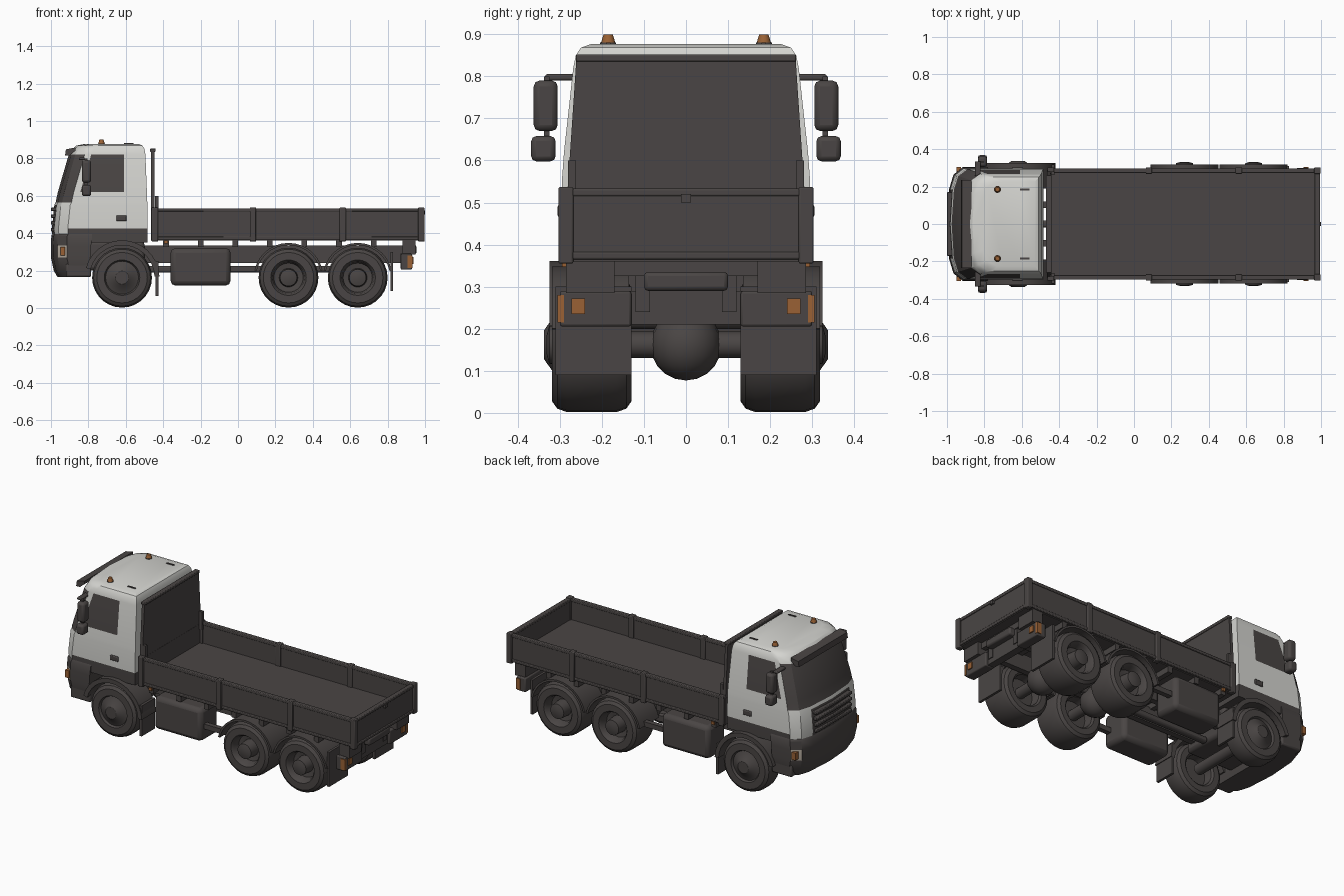
import bpy, bmesh, math
from mathutils import Matrix

cube = bpy.data.objects.get("Cube")
if cube:
    bpy.data.objects.remove(cube)


def material(name, rgb):
    m = bpy.data.materials.new(name)
    m.use_nodes = True
    m.diffuse_color = (*rgb, 1)
    m.node_tree.nodes["Principled BSDF"].inputs["Base Color"].default_value = (*rgb, 1)
    return m


DARK = material("dark grey", (0.068, 0.06, 0.058))
WHITE = material("cab white", (0.66, 0.66, 0.63))
AMBER = material("amber", (0.32, 0.12, 0.035))
LAMP = material("headlamp", (0.5, 0.44, 0.37))
SIDES = (("left", 1), ("right", -1))
made = []


def finish(name, bm, mats, bevel=0):
    bmesh.ops.recalc_face_normals(bm, faces=bm.faces[:])
    me = bpy.data.meshes.new(name)
    bm.to_mesh(me)
    bm.free()
    for m in mats:
        me.materials.append(m)
    ob = bpy.data.objects.new(name, me)
    bpy.context.collection.objects.link(ob)
    if bevel:
        mod = ob.modifiers.new("Bevel", "BEVEL")
        mod.width, mod.segments = bevel, 2
    made.append(ob)
    return ob


def box(name, x, y, z, mat=DARK, bevel=0):
    """Box from (min, max) pairs."""
    bm = bmesh.new()
    bmesh.ops.create_cube(bm, size=1)
    for v in bm.verts:
        v.co = [(a + b) / 2 + c * abs(b - a) for (a, b), c in zip((x, y, z), v.co)]
    return finish(name, bm, [mat], bevel)


def prism(name, pts, y0, y1, mat=DARK, bevel=0):
    """Extrude an x-z outline along y."""
    bm = bmesh.new()
    f = bm.faces.new([bm.verts.new((x, y0, z)) for x, z in pts])
    ext = bmesh.ops.extrude_face_region(bm, geom=[f])["geom"]
    for v in ext:
        if isinstance(v, bmesh.types.BMVert):
            v.co.y = y1
    return finish(name, bm, [mat], bevel)


def arch(name, cx, r0, r1, a0, a1, y0, y1):
    ang = [math.radians(a0 + (a1 - a0) * i / 14) for i in range(15)]
    ring = lambda r, seq: [(cx + r * math.cos(a), AXLE_Z + r * math.sin(a)) for a in seq]
    return prism(name, ring(r1, ang) + ring(r0, ang[::-1]), y0, y1)


def lathe(name, profile, cx, side, cz, segs=28):
    """Revolve (radius, y) points around the y direction."""
    bm = bmesh.new()
    rings = []
    for i in range(segs):
        a = 2 * math.pi * i / segs
        rings.append([bm.verts.new((cx + r * math.cos(a), side * y, cz + r * math.sin(a)))
                      for r, y in profile])
    for i in range(segs):
        p, q = rings[i], rings[(i + 1) % segs]
        for j in range(len(profile) - 1):
            bm.faces.new((p[j], p[j + 1], q[j + 1], q[j]))
    for j in (0, -1):
        bm.faces.new([r[j] for r in rings])
    return finish(name, bm, [DARK])


def loft(name, levels, mid, mats, rule):
    """Stack rounded-front outlines: levels are (z, front x, back x, half width)."""
    bm = bmesh.new()
    rings = []
    for z, xf, xb, w in levels:
        half = [(xf, 0), (xf + .012, w * .62), (xf + .035, w * .87), (xf + .085, w),
                (xf + .12, w), (mid, w), (xb, w)]
        loop = half + [(x, -y) for x, y in half[:0:-1]]
        rings.append([bm.verts.new((x, y, z)) for x, y in loop])
    n = len(rings[0])
    for row in range(len(rings) - 1):
        a, b = rings[row], rings[row + 1]
        for i in range(n):
            f = bm.faces.new((a[i], a[(i + 1) % n], b[(i + 1) % n], b[i]))
            f.material_index = rule(row, min(i, n - 1 - i))
    bm.faces.new(rings[0])
    bm.faces.new(rings[-1]).material_index = rule(len(rings) - 1, 0)
    return finish(name, bm, mats)


# Cab shell: white, with dark sill, grille, windscreen and door windows
def cab_rule(row, col):
    grille = row in (0, 1) and col == 0
    sill = row == 0 and col >= 3
    windscreen = row in (3, 4) and col <= 2
    door_window = row == 4 and col == 4
    return 0 if grille or sill or windscreen or door_window else 1


loft("cab", [(.35, -.99, -.485, .295), (.425, -.995, -.485, .298), (.55, -.982, -.485, .295),
             (.565, -.975, -.485, .294), (.62, -.963, -.487, .29), (.82, -.905, -.495, .268),
             (.85, -.885, -.5, .262), (.868, -.865, -.51, .25), (.877, -.82, -.53, .225)],
     -.61, [DARK, WHITE], cab_rule)

# Front bumper with corner headlamps
loft("bumper", [(.165, -.965, -.81, .285), (.2, -.985, -.8, .298), (.27, -1, -.79, .303),
                (.335, -1, -.785, .304), (.385, -.998, -.78, .303), (.4, -.99, -.78, .295)],
     -.83, [DARK, LAMP], lambda row, col: int(row == 2 and col == 2))
for i in range(4):
    z = .41 + i * .036
    box("grille_slat", (-1, -.97), (-.17, .17), (z, z + .018), bevel=.004)
prism("sun_visor", [(-.925, .815), (-.92, .848), (-.87, .858), (-.87, .84), (-.9, .815)],
      -.235, .235)
box("engine_underside", (-.93, -.5), (-.16, .16), (.2, .36), bevel=.02)

# Roof details
for label, s in SIDES:
    lathe_y = s * .185
    for part, r0, r1, z0, z1, mat in (("beacon_base", .019, .019, .87, .88, DARK),
                                      ("beacon", .017, .011, .88, .9, AMBER)):
        bm = bmesh.new()
        bmesh.ops.create_cone(bm, cap_ends=True, segments=12, radius1=r0, radius2=r1,
                              depth=z1 - z0,
                              matrix=Matrix.Translation((-.73, lathe_y, (z0 + z1) / 2)))
        finish(f"{part}_{label}", bm, [mat])
    box(f"roof_bracket_{label}", (-.61, -.56), (s * .18, s * .19), (.874, .881))

    # Mirrors and door handle
    box(f"mirror_arm_{label}", (-.85, -.82), (s * .255, s * .335), (.79, .805), bevel=.005)
    box(f"mirror_stem_{label}", (-.82, -.805), (s * .325, s * .338), (.62, .8))
    box(f"main_mirror_{label}", (-.835, -.785), (s * .305, s * .362), (.67, .79), bevel=.014)
    box(f"lower_mirror_{label}", (-.835, -.785), (s * .31, s * .368), (.598, .658), bevel=.012)
    box(f"door_handle_{label}", (-.65, -.595), (s * .29, s * .305), (.465, .495), bevel=.005)
    box(f"cab_step_{label}", (-.92, -.785), (s * .25, s * .3), (.165, .24), bevel=.01)
    box(f"indicator_{label}", (-.95, -.925), (s * .27, s * .293 + s * .012), (.28, .325), AMBER)

# Chassis rails and cross members
for label, s in SIDES:
    box(f"chassis_rail_{label}", (-.85, .92), (s * .085, s * .12), (.24, .335))
for i in range(8):
    x = -.4 + i * .185
    box("bed_cross_beam", (x, x + .03), (-.285, .285), (.325, .365))

# Load bed
box("bed_floor", (-.46, .985), (-.285, .285), (.36, .405))
prism("headboard_core", [(-.465, .36), (-.445, .36), (-.445, .52), (-.465, .52)], -.29, .29)
bm = bmesh.new()
bmesh.ops.create_cube(bm, size=1)
for v in bm.verts:
    w = .26 if v.co.z > 0 else .285
    v.co = (-.455 + v.co.x * .018, math.copysign(w, v.co.y), .85 if v.co.z > 0 else .48)
finish("headboard", bm, [DARK])
box("headboard_top_rail", (-.47, -.44), (-.262, .262), (.835, .852), bevel=.004)
box("tailgate", (.968, .988), (-.29, .29), (.365, .53))
for z in (.365, .515):
    box("tailgate_rail", (.965, .994), (-.295, .295), (z, z + .018), bevel=.004)
box("tailgate_catch", (.985, 1), (-.012, .012), (.5, .52))
for label, s in SIDES:
    box(f"bed_side_{label}", (-.455, .985), (s * .275, s * .292), (.365, .53))
    for z in (.365, .515):
        box(f"bed_side_rail_{label}", (-.455, .985), (s * .272, s * .298), (z, z + .018), bevel=.004)
    for x in (-.445, .08, .56, .98):
        box(f"bed_post_{label}", (x - .017, x + .017), (s * .268, s * .303), (.355, .537), bevel=.004)
    box(f"headboard_strut_{label}", (-.445, -.425), (s * .262, s * .28), (.49, .6))

# Wheels
AXLE_Z = .162
FRONT_X, REAR_X = -.62, (.27, .64)
R = .16


def tyre(y0, y1):
    return [(.1, y0), (.135, y0), (R - .008, y0 + .012), (R, y0 + .035),
            (R, y1 - .035), (R - .008, y1 - .012), (.135, y1), (.095, y1)]


for label, s in SIDES:
    front = [(.03, .25), (.085, .25), (.088, .2)] + tyre(.19, .318)
    lathe(f"front_wheel_{label}",
          front + [(.088, .305), (.07, .312), (.045, .33), (.035, .337), (.015, .337)],
          FRONT_X, s, AXLE_Z)
    for x in REAR_X:
        rear = [(.03, .19), (.085, .19), (.09, .14)] + tyre(.13, .318)
        lathe(f"rear_wheel_{label}",
              rear + [(.085, .305), (.078, .265), (.05, .26), (.045, .325), (.02, .332)],
              x, s, AXLE_Z)
        arch(f"rear_mudguard_{label}", x, .174, .186, 12, 168, s * .135, s * .318)
    arch(f"front_mudguard_{label}", FRONT_X, .174, .2, 2, 165, s * .19, s * .325)
    box(f"front_mudflap_{label}", (-.44, -.425), (s * .19, s * .318), (.065, .25))
    box(f"rear_mudflap_{label}", (.815, .83), (s * .13, s * .31), (.09, .3))

# Axles and differentials
for x in (FRONT_X,) + REAR_X:
    bm = bmesh.new()
    bmesh.ops.create_cone(bm, cap_ends=True, segments=14, radius1=.032, radius2=.032, depth=.4,
                          matrix=Matrix.Translation((x, 0, AXLE_Z)) @ Matrix.Rotation(math.pi / 2, 4, "X"))
    finish("axle", bm, [DARK])
for x in REAR_X:
    bm = bmesh.new()
    bmesh.ops.create_uvsphere(bm, u_segments=18, v_segments=10, radius=.085,
                              matrix=Matrix.Translation((x, 0, AXLE_Z)))
    finish("differential", bm, [DARK])
box("drive_shaft", (-.5, .6), (-.018, .018), (.19, .225), bevel=.01)

# Side tanks, side bars and marker lamps
for label, s in SIDES:
    box(f"side_tank_{label}", (-.36, -.04), (s * .13, s * .298), (.12, .32), bevel=.025)
    box(f"side_bar_{label}", (-.05, .1), (s * .24, s * .27), (.195, .225))
    box(f"side_marker_{label}", (-.395, -.375), (s * .28, s * .295), (.345, .362), AMBER)

# Rear beam, lamps and coupling
    box(f"rear_lamp_carrier_{label}", (.87, .93), (s * .13, s * .3), (.205, .29), bevel=.006)
    box(f"rear_lamp_{label}", (.905, .937), (s * .24, s * .272), (.235, .272), AMBER)
    box(f"rear_lamp_side_{label}", (.905, .932), (s * .29, s * .305), (.215, .28), AMBER)
    box(f"rear_bracket_{label}", (.88, .95), (s * .17, s * .285), (.285, .36))
box("rear_cross_beam", (.87, .915), (-.14, .14), (.21, .29))
box("coupling_block", (.88, .955), (-.1, .1), (.29, .335), bevel=.01)

# Smooth shading with sharp edges kept
bpy.ops.object.select_all(action="DESELECT")
for ob in made:
    ob.select_set(True)
bpy.context.view_layer.objects.active = made[0]
bpy.ops.object.shade_smooth_by_angle(angle=math.radians(30))
